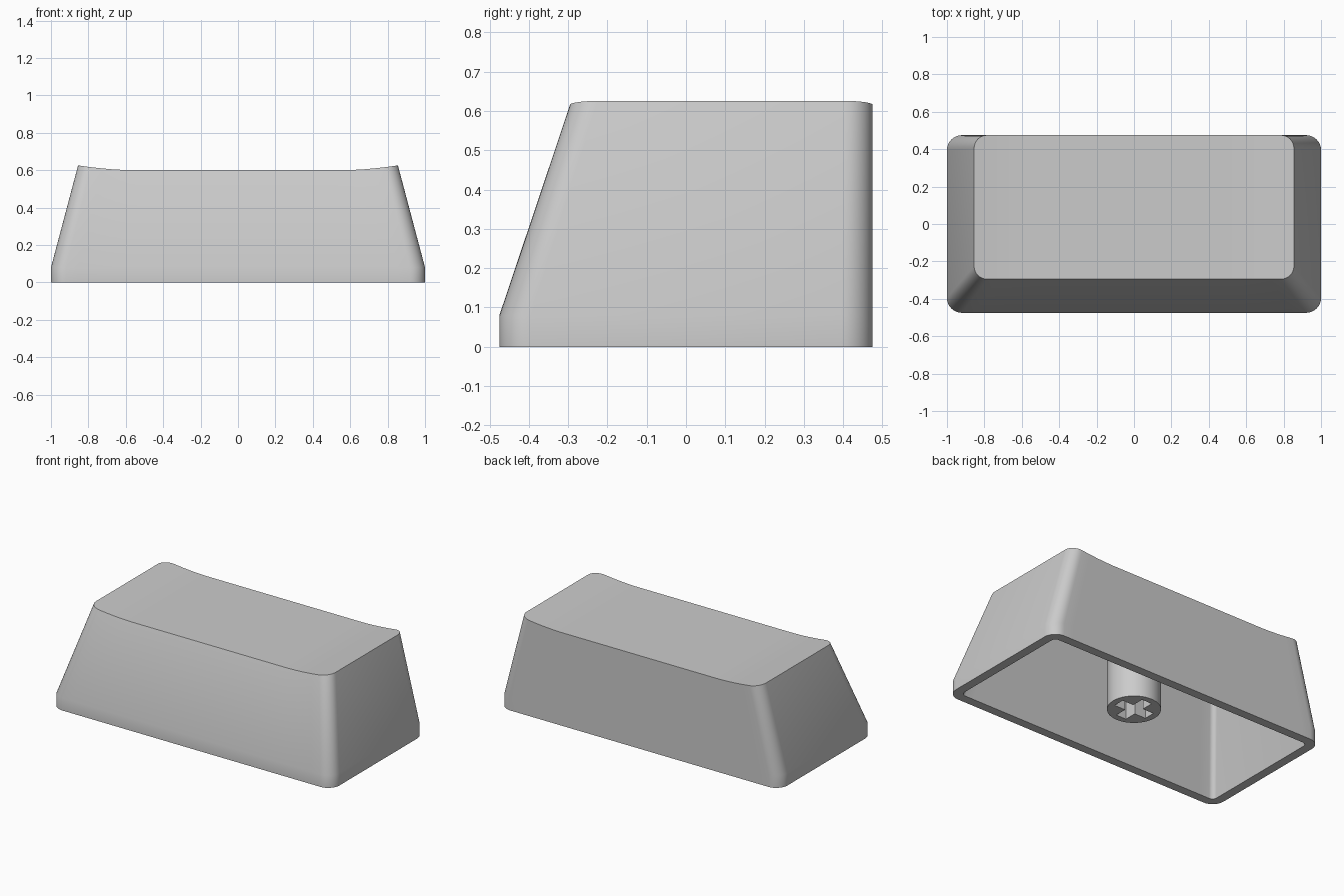
import bpy, bmesh
from math import sin, cos, pi, radians

if "Cube" in bpy.data.objects:
    bpy.data.objects.remove(bpy.data.objects["Cube"])


def columns(hx, y0, y1, r, arc=8, straight=28):
    """Rounded rectangle as columns (x, front y, back y) from left to right."""
    left = []
    for i in range(arc + 1):
        a = pi / 2 * i / arc
        left.append((-hx + r - r * cos(a), y0 + r - r * sin(a), y1 - r + r * sin(a)))
    w = hx - r
    mid = [(-w + 2 * w * i / straight, y0, y1) for i in range(1, straight)]
    right = [(-x, f, b) for x, f, b in reversed(left)]
    return left + mid + right


def dish(x):
    """Top surface: flat in the middle, rising to both ends."""
    t = max(0, (abs(x) - 0.55) / 0.30)
    return 0.60 + 0.025 * t ** 1.8


def finish(ob):
    bpy.ops.object.select_all(action='DESELECT')
    ob.select_set(True)
    bpy.context.view_layer.objects.active = ob
    if ob.type != 'MESH':
        bpy.ops.object.convert(target='MESH')
    bpy.ops.object.shade_smooth_by_angle(angle=radians(30))


# Hollow cap: outer top, skirt, outer rim, inner rim, inner ceiling
sections = [
    (columns(0.855, -0.295, 0.475, 0.07), dish),
    (columns(1.0, -0.475, 0.475, 0.08), lambda x: 0.08),
    (columns(1.0, -0.475, 0.475, 0.08), lambda x: 0.0),
    (columns(0.943, -0.418, 0.418, 0.03), lambda x: 0.0),
    (columns(0.82, -0.265, 0.418, 0.03), lambda x: 0.53),
]
bm = bmesh.new()
rings = []
for cols, height in sections:
    front = [bm.verts.new((x, f, height(x))) for x, f, b in cols]
    back = [bm.verts.new((x, b, height(x))) for x, f, b in cols]
    rings.append((front, back))
loops = [f + b[::-1] for f, b in rings]
for a, b in zip(loops, loops[1:]):
    for i in range(len(a)):
        j = (i + 1) % len(a)
        bm.faces.new((a[i], b[i], b[j], a[j]))
for front, back in (rings[0], rings[-1]):
    for i in range(len(front) - 1):
        bm.faces.new((front[i], front[i + 1], back[i + 1], back[i]))
bmesh.ops.recalc_face_normals(bm, faces=bm.faces)
mesh = bpy.data.meshes.new("key_cap_shell")
bm.to_mesh(mesh)
bm.free()
cap = bpy.data.objects.new("key_cap_shell", mesh)
bpy.context.collection.objects.link(cap)
finish(cap)

# Stem: round post with a cross-shaped socket
R, L, W = 0.155, 0.115, 0.036
z0, z1 = 0.065, 0.535
circle = [(R * cos(2 * pi * i / 48), R * sin(2 * pi * i / 48)) for i in range(48)]
quarter = [(L, -W), (L, W), (W, W)]
cross = []
for k in range(4):
    c, s = round(cos(k * pi / 2)), round(sin(k * pi / 2))
    cross += [(x * c - y * s, x * s + y * c) for x, y in quarter]
curve = bpy.data.curves.new("stem", 'CURVE')
curve.dimensions = '2D'
curve.fill_mode = 'BOTH'
curve.extrude = (z1 - z0) / 2
for pts in (circle, cross):
    sp = curve.splines.new('POLY')
    sp.points.add(len(pts) - 1)
    for p, (x, y) in zip(sp.points, pts):
        p.co = (x, y, 0, 1)
    sp.use_cyclic_u = True
stem = bpy.data.objects.new("stem", curve)
stem.location.z = (z0 + z1) / 2
bpy.context.collection.objects.link(stem)
finish(stem)
